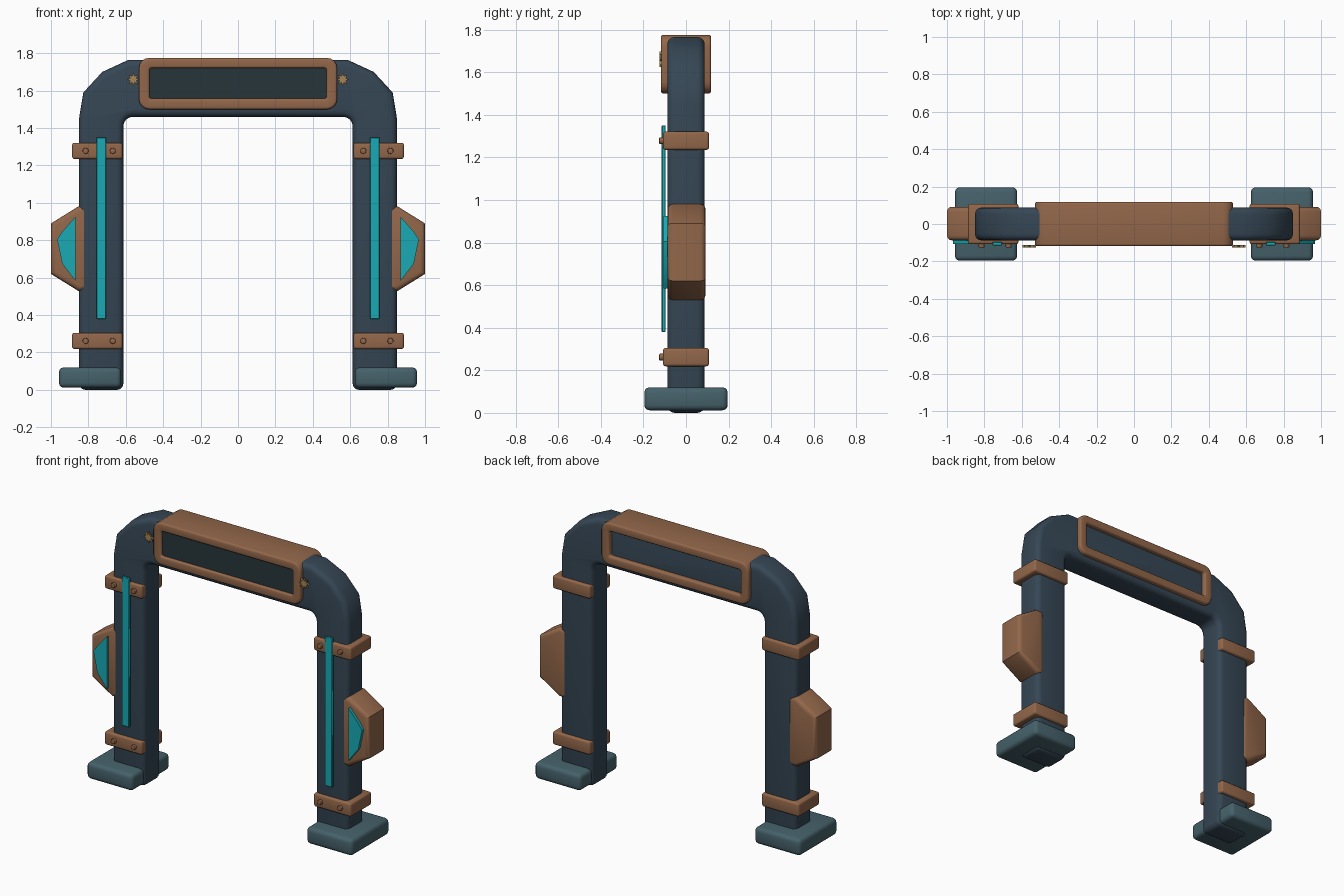
import bpy, bmesh
from math import sin, cos, pi, radians

if "Cube" in bpy.data.objects:
    bpy.data.objects.remove(bpy.data.objects["Cube"])


def material(name, rgb):
    m = bpy.data.materials.new(name)
    m.diffuse_color = (*rgb, 1)
    m.use_nodes = True
    m.node_tree.nodes["Principled BSDF"].inputs["Base Color"].default_value = m.diffuse_color
    return m


SLATE = material("slate", (0.036, 0.062, 0.09))
COPPER = material("copper", (0.29, 0.135, 0.068))
TEAL = material("teal_grey", (0.06, 0.12, 0.145))
CYAN = material("cyan", (0.01, 0.40, 0.46))
DARK = material("dark_panel", (0.02, 0.036, 0.042))
BRASS = material("brass", (0.38, 0.24, 0.09))


def finish(name, bm, mat, bevel, segments, limit, mirror):
    """Turn a bmesh into a bevelled, optionally mirrored, smooth-by-angle object."""
    bmesh.ops.recalc_face_normals(bm, faces=bm.faces)
    mesh = bpy.data.meshes.new(name)
    bm.to_mesh(mesh)
    bm.free()
    mesh.materials.append(mat)
    ob = bpy.data.objects.new(name, mesh)
    bpy.context.collection.objects.link(ob)
    if bevel:
        b = ob.modifiers.new("bevel", 'BEVEL')
        b.width, b.segments = bevel, segments
        b.limit_method, b.angle_limit = 'ANGLE', radians(limit)
    if mirror:
        ob.modifiers.new("mirror", 'MIRROR').use_mirror_merge = False
    bpy.ops.object.select_all(action='DESELECT')
    ob.select_set(True)
    bpy.context.view_layer.objects.active = ob
    bpy.ops.object.convert(target='MESH')
    bpy.ops.object.shade_smooth_by_angle(angle=radians(38))
    return ob


def prism(name, pts, y0, y1, mat, bevel=0, segments=3, limit=50, mirror=True):
    """Extrude an x-z outline from y0 to y1."""
    bm = bmesh.new()
    a, b = [[bm.verts.new((x, y, z)) for x, z in pts] for y in (y0, y1)]
    bm.faces.new(a)
    bm.faces.new(b[::-1])
    for i in range(len(pts)):
        j = (i + 1) % len(pts)
        bm.faces.new((a[i], b[i], b[j], a[j]))
    return finish(name, bm, mat, bevel, segments, limit, mirror)


def ring(name, outer, inner, y0, y1, mat, bevel):
    """Extruded frame between two outlines with equal point counts."""
    bm = bmesh.new()
    loops = [[bm.verts.new((x, y, z)) for x, z in p]
             for p, y in ((outer, y0), (outer, y1), (inner, y1), (inner, y0))]
    n = len(outer)
    for k in range(4):
        a, b = loops[k], loops[(k + 1) % 4]
        for i in range(n):
            j = (i + 1) % n
            bm.faces.new((a[i], b[i], b[j], a[j]))
    return finish(name, bm, mat, bevel, 3, 50, False)


def rect(x0, x1, z0, z1):
    return [(x0, z0), (x1, z0), (x1, z1), (x0, z1)]


def round_rect(hx, z0, z1, r, n=5):
    pts = []
    for q, (cx, cz) in enumerate(((hx - r, z1 - r), (r - hx, z1 - r), (r - hx, z0 + r), (hx - r, z0 + r))):
        for i in range(n):
            a = pi / 2 * (q + i / (n - 1))
            pts.append((cx + r * cos(a), cz + r * sin(a)))
    return pts


def disc(x, z, radii, n):
    return [(x + radii[i % len(radii)] * cos(2 * pi * i / n),
             z + radii[i % len(radii)] * sin(2 * pi * i / n)) for i in range(n)]


# Arch: one continuous outline, faceted outer corners and small inner fillets
half = [(0.613, 0.0), (0.85, 0.0), (0.85, 1.45), (0.827, 1.59), (0.726, 1.70), (0.585, 1.765)]
fillet = [(0.563 + 0.05 * sin(a), 1.41 + 0.05 * cos(a)) for a in [pi / 8 * i for i in range(5)]]
right = fillet + half
prism("arch", right + [(-x, z) for x, z in reversed(right)], -0.088, 0.088, SLATE, 0.035, 4, mirror=False)

# Header housing around the beam, with dark front panel
ring("header_frame", round_rect(0.53, 1.50, 1.775, 0.055), round_rect(0.473, 1.557, 1.72, 0.012),
     -0.118, 0.118, COPPER, 0.012)
prism("header_panel", rect(-0.48, 0.48, 1.55, 1.725), -0.1, -0.08, DARK, mirror=False)

# Star screws beside the header
prism("star_screws", disc(0.56, 1.66, (0.036, 0.018), 16), -0.125, -0.112, BRASS)

# Straps and their rivets
for label, z in (("upper", 1.278), ("lower", 0.262)):
    prism(label + "_straps", rect(0.618, 0.887, z - 0.043, z + 0.043), -0.108, 0.108, COPPER, 0.012)
    for side, x in (("inner", 0.67), ("outer", 0.815)):
        prism(f"{label}_{side}_rivets", disc(x, z, (0.016,), 12), -0.126, -0.1, COPPER, 0.004, 2)

# Light strips on the legs
prism("light_strips", rect(0.705, 0.757, 0.38, 1.35), -0.114, -0.096, CYAN, 0.003, 1)

# Side pods with glowing inlays
prism("side_pods", [(0.8, 0.53), (0.855, 0.53), (1.0, 0.62), (1.0, 0.89), (0.855, 0.98), (0.8, 0.98)],
      -0.087, 0.092, COPPER, 0.025, 3, 70)
prism("pod_lights", [(0.87, 0.584), (0.94, 0.675), (0.967, 0.805), (0.94, 0.845), (0.87, 0.925)],
      -0.106, -0.08, CYAN)

# Feet
prism("feet", rect(0.625, 0.957, 0.012, 0.12), -0.196, 0.196, TEAL, 0.025, 3)
